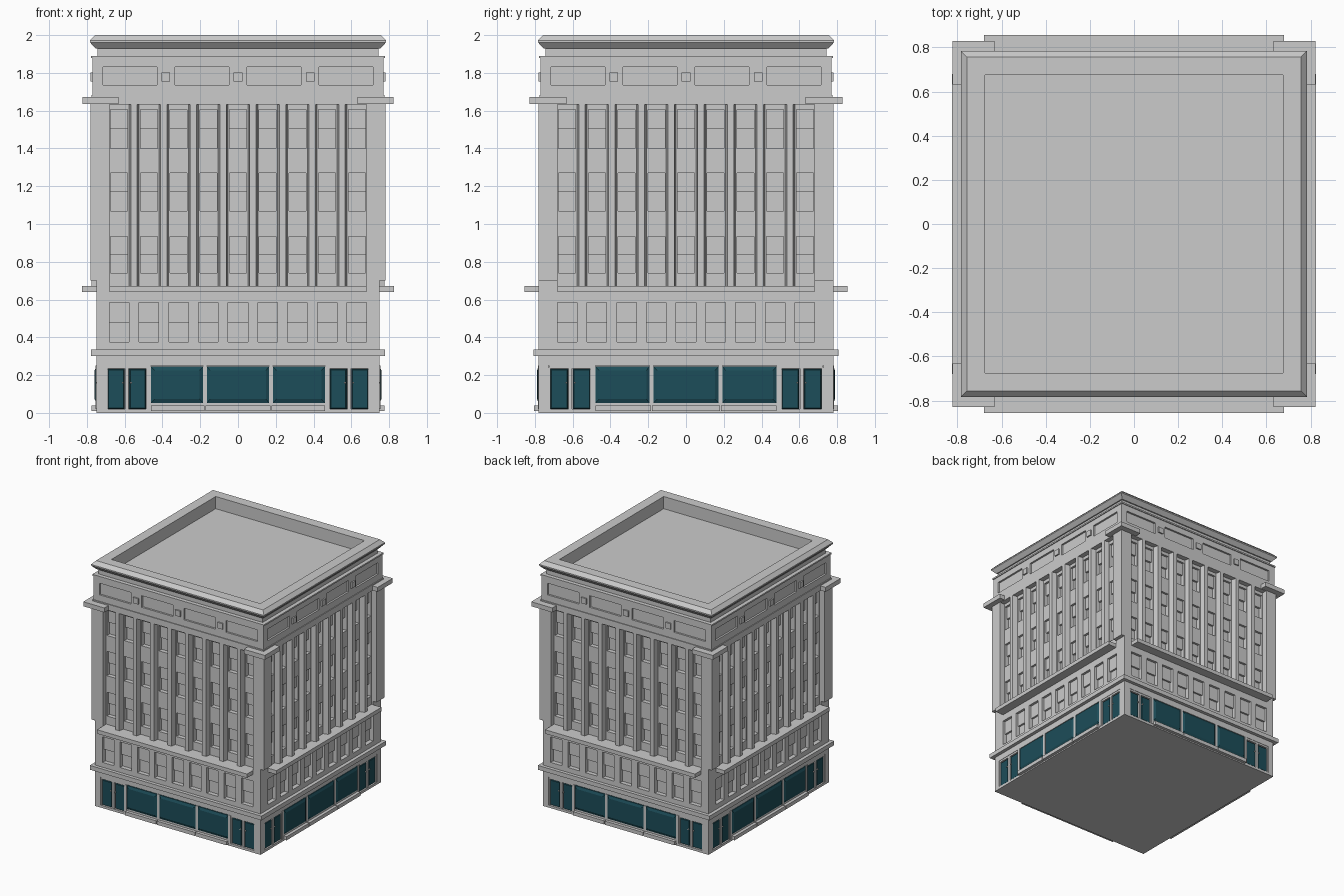
import bpy, bmesh, math
from mathutils import Matrix, Vector

if "Cube" in bpy.data.objects:
    bpy.data.objects.remove(bpy.data.objects["Cube"])

glass = bpy.data.materials.new("teal_glass")
glass.diffuse_color = (0.012, 0.075, 0.10, 1)
glass.use_nodes = True
glass.node_tree.nodes["Principled BSDF"].inputs["Base Color"].default_value = glass.diffuse_color


def place(u, d, z, k):
    """Facade coordinates (along, outward, up) on side k -> world."""
    return Matrix.Rotation(k * math.pi / 2, 3, 'Z') @ Vector((u, -d, z))


def frustum(bm, k, u0, u1, z0, z1, d0, d1, iu=0.0, iz=0.0):
    """Block from depth d0 to d1, front face inset by iu / iz."""
    ring = lambda d, a, b: [bm.verts.new(place(u, d, z, k)) for u, z in
                            ((u0 + a, z0 + b), (u1 - a, z0 + b), (u1 - a, z1 - b), (u0 + a, z1 - b))]
    back, front = ring(d0, 0, 0), ring(d1, iu, iz)
    bm.faces.new(front)
    bm.faces.new(back[::-1])
    for i in range(4):
        j = (i + 1) % 4
        bm.faces.new((back[i], back[j], front[j], front[i]))


def wall(bm, k, us, zs, d, depth, is_open):
    """Wall sheet cut in cells; chosen cells are pushed inward."""
    g = [[bm.verts.new(place(u, d, z, k)) for u in us] for z in zs]
    cells = []
    for j in range(len(zs) - 1):
        for i in range(len(us) - 1):
            f = bm.faces.new((g[j][i], g[j][i + 1], g[j + 1][i + 1], g[j + 1][i]))
            if is_open(i, j):
                cells.append(f)
    new = bmesh.ops.extrude_discrete_faces(bm, faces=cells)["faces"]
    shift = place(0, -depth, 0, k)
    for f in new:
        bmesh.ops.translate(bm, verts=f.verts[:], vec=shift)


def slab(bm, hx, hy, z0, z1):
    frustum(bm, 0, -hx, hx, z0, z1, -hy, hy)


def finish(name, bm, mat=None):
    me = bpy.data.meshes.new(name)
    bm.to_mesh(me)
    bm.free()
    if mat:
        me.materials.append(mat)
    ob = bpy.data.objects.new(name, me)
    bpy.context.collection.objects.link(ob)
    return ob


def part(name, build, mat=None):
    """One object holding the same part on all four sides."""
    bm = bmesh.new()
    for k in range(4):
        w, d = ((0.75, 0.78), (0.78, 0.75))[k % 2]
        build(bm, k, w, d, w / 0.75)
    return finish(name, bm, mat)


BAYS = [0.1573 * i for i in range(-4, 5)]
ROWS = [(0.74, 0.935), (1.07, 1.27), (1.40, 1.605)]
edges = lambda h: [c + s * h for c in BAYS for s in (-1, 1)]


# Ground floor wall with shopfront recess
def ground(bm, k, w, d, s):
    wall(bm, k, [-w, -0.7 * s, 0.7 * s, w], [0.02, 0.25, 0.31], d, 0.02,
         lambda i, j: (i, j) == (1, 0))


part("ground_floor_wall", ground)

# Shopfront layout: display windows and doors
SHOP = [(-0.46, -0.185), (-0.165, 0.165), (0.185, 0.46)]
DOORS = [(-0.695, -0.597), (-0.58, -0.482), (0.482, 0.58), (0.597, 0.695)]


def shop_glass(bm, k, w, d, s):
    for a, b in SHOP:
        frustum(bm, k, a * s, b * s, 0.053, 0.245, d - 0.02, d)
        frustum(bm, k, a * s, b * s, 0.053, 0.245, d, d + 0.009, 0.018, 0.02)


def shop_frames(bm, k, w, d, s):
    for m in (-0.47, -0.175, 0.175, 0.47):
        frustum(bm, k, (m - 0.01) * s, (m + 0.01) * s, 0.02, 0.25, d - 0.02, d + 0.004)
    frustum(bm, k, -0.46 * s, 0.46 * s, 0.02, 0.053, d - 0.02, d)
    for a, b in ((-0.46, -0.178), (-0.172, 0.172), (0.178, 0.46)):
        frustum(bm, k, a * s, b * s, 0.01, 0.04, d - 0.02, d + 0.025)


def doors(bm, k, w, d, s):
    for a, b in DOORS:
        frustum(bm, k, (a + 0.004) * s, (b - 0.004) * s, 0.02, 0.232, d - 0.02, d - 0.006, 0.006, 0.006)


def door_frames(bm, k, w, d, s):
    for c in (-0.5885, 0.5885):
        frustum(bm, k, (c - 0.009) * s, (c + 0.009) * s, 0.02, 0.24, d - 0.02, d - 0.003)
        frustum(bm, k, (c - 0.11) * s, (c + 0.11) * s, 0.235, 0.25, d - 0.02, d - 0.003)
        for e in (-0.106, 0.106):
            frustum(bm, k, (c + e - 0.005) * s, (c + e + 0.005) * s, 0.02, 0.24, d - 0.02, d - 0.003)
        for e in (-0.022, 0.022):
            frustum(bm, k, (c + e) * s - 0.004, (c + e) * s + 0.004, 0.155, 0.163, d - 0.007, d + 0.002)


part("display_windows", shop_glass, glass)
part("shopfront_frames_and_sills", shop_frames)
part("door_panels", doors, glass)
part("door_frames_and_knobs", door_frames)


# Second floor wall and windows
def second(bm, k, w, d, s):
    wall(bm, k, [-w] + edges(0.052) + [w], [0.31, 0.375, 0.585, 0.62], d, 0.035,
         lambda i, j: i % 2 == 1 and j == 1)


def second_sash(bm, k, w, d, s):
    for c in BAYS:
        frustum(bm, k, c - 0.052, c + 0.052, 0.475, 0.585, d - 0.04, d - 0.02)


part("second_floor_wall", second)
part("second_floor_sashes", second_sash)

# Base slab, string course and cap of the lower body
bm = bmesh.new()
slab(bm, 0.75, 0.78, 0, 0.02)
slab(bm, 0.778, 0.807, 0.30, 0.335)
slab(bm, 0.75, 0.78, 0.62, 0.67)
finish("lower_bands", bm)

# Balcony ledge under the pilasters
part("pilaster_ledge", lambda bm, k, w, d, s:
     frustum(bm, k, -0.68, 0.68, 0.64, 0.672, d - 0.05, d + 0.075))


# Recessed upper wall with three rows of windows
def upper(bm, k, w, d, s):
    zs = [0.67] + [z for r in ROWS for z in r] + [1.635]
    wall(bm, k, [-0.69] + edges(0.045) + [0.69], zs, 0.735, 0.035,
         lambda i, j: i % 2 == 1 and j % 2 == 1)


def upper_sash(bm, k, w, d, s):
    for c in BAYS:
        for z0, z1 in ROWS:
            frustum(bm, k, c - 0.045, c + 0.045, (z0 + z1) / 2, z1, 0.695, 0.717)


def pilasters(bm, k, w, d, s):
    for i in range(8):
        c = 0.1573 * (i - 3.5)
        frustum(bm, k, c - 0.027, c + 0.027, 0.67, 1.637, 0.73, 0.776, 0.01, 0)


part("upper_wall", upper)
part("upper_sashes", upper_sash)
part("pilasters", pilasters)

# Corner piers and projecting corner blocks
piers, blocks = bmesh.new(), bmesh.new()
for sx in (-1, 1):
    for sy in (-1, 1):
        def corner(bm, a, bx, by, z0, z1):
            xs, ys = sorted((sx * a, sx * bx)), sorted((sy * a, sy * by))
            frustum(bm, 0, xs[0], xs[1], z0, z1, ys[0], ys[1])
        corner(piers, 0.68, 0.75, 0.78, 0.67, 0.70)
        corner(piers, 0.68, 0.78, 0.78, 0.70, 1.635)
        corner(blocks, 0.632, 0.823, 0.828, 1.635, 1.672)
finish("corner_piers", piers)
finish("corner_blocks", blocks)

# Frieze bands
bm = bmesh.new()
slab(bm, 0.776, 0.776, 1.632, 1.682)
slab(bm, 0.777, 0.777, 1.878, 1.89)
finish("frieze_bands", bm)


# Frieze with recessed panels and raised squares
def frieze(bm, k, w, d, s):
    us = [-0.77] + [c + e for c in (-0.573, -0.191, 0.191, 0.573) for e in (-0.143, 0.143)] + [0.77]
    wall(bm, k, us, [1.675, 1.735, 1.83, 1.885], 0.77, 0.015,
         lambda i, j: i % 2 == 1 and j == 1)


def studs(bm, k, w, d, s):
    for c in (-0.382, 0, 0.382):
        frustum(bm, k, c - 0.023, c + 0.023, 1.755, 1.802, 0.76, 0.781)


part("frieze", frieze)
part("frieze_squares", studs)

# Cornice, parapet and sunken roof lofted from square rings
bm = bmesh.new()
prof = [(0.745, 1.88), (0.745, 1.93), (0.755, 1.93), (0.784, 1.962), (0.784, 1.972),
        (0.757, 2.0), (0.675, 2.0), (0.675, 1.9)]
rings = [[bm.verts.new((h * a, h * b, z)) for a, b in ((-1, -1), (1, -1), (1, 1), (-1, 1))]
         for h, z in prof]
for lo, hi in zip(rings, rings[1:]):
    for i in range(4):
        j = (i + 1) % 4
        bm.faces.new((lo[i], lo[j], hi[j], hi[i]))
bm.faces.new(rings[-1])
finish("cornice_and_roof", bm)
